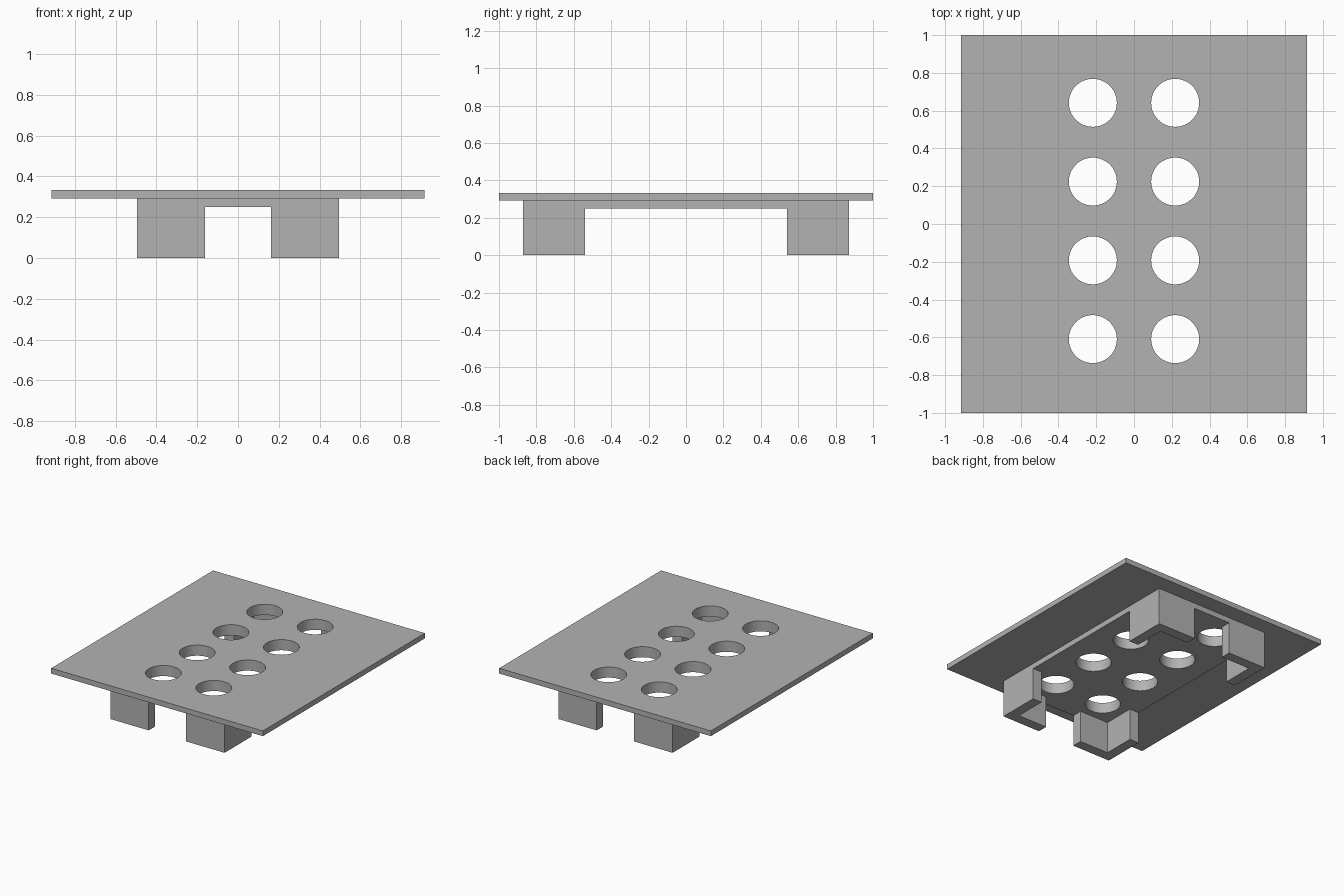
import bpy
import bmesh
import math
from mathutils import Matrix, Vector

cube = bpy.data.objects.get("Cube")
if cube:
    bpy.data.objects.remove(cube, do_unlink=True)

grey = bpy.data.materials.new("plain grey")
grey.use_nodes = True
colour = (0.45, 0.45, 0.45, 1)
grey.diffuse_color = colour
grey.node_tree.nodes["Principled BSDF"].inputs["Base Color"].default_value = colour

TOP, SEAM, SLAB_BOTTOM = 0.333, 0.292, 0.25
HALF_X, HALF_Y = 0.494, 0.871      # outer half size of the frame
WALL = 0.08                        # leg wall thickness
LEG = 0.332                        # length of each leg arm


def add_object(name, bm):
    mesh = bpy.data.meshes.new(name)
    bm.to_mesh(mesh)
    bm.free()
    mesh.materials.append(grey)
    obj = bpy.data.objects.new(name, mesh)
    bpy.context.collection.objects.link(obj)
    return obj


def box(name, half_x, half_y, z0, z1):
    bm = bmesh.new()
    place = Matrix.Translation((0, 0, (z0 + z1) / 2))
    size = Matrix.Diagonal(Vector((2 * half_x, 2 * half_y, z1 - z0, 1)))
    bmesh.ops.create_cube(bm, size=1, matrix=place @ size)
    return add_object(name, bm)


def hole_pins():
    bm = bmesh.new()
    for x in (-0.218, 0.218):
        for row in range(4):
            y = 0.016 + (row - 1.5) * 0.417
            bmesh.ops.create_cone(bm, cap_ends=True, segments=64, radius1=0.127,
                                  radius2=0.127, depth=1,
                                  matrix=Matrix.Translation((x, y, 0.3)))
    return add_object("hole_cutter", bm)


def cut(target, cutters):
    for cutter in cutters:
        cutter.hide_render = True
        mod = target.modifiers.new("cut", 'BOOLEAN')
        mod.operation = 'DIFFERENCE'
        mod.solver = 'EXACT'
        mod.object = cutter
    bpy.context.view_layer.update()
    graph = bpy.context.evaluated_depsgraph_get()
    mesh = bpy.data.meshes.new_from_object(target.evaluated_get(graph))
    target.modifiers.clear()
    target.data = mesh


# Wide top plate and the narrower frame with four corner legs
top_plate = box("top_plate", 0.915, 1.0, SEAM, TOP)
leg_frame = box("leg_frame", HALF_X, HALF_Y, 0, SEAM)

# Pocket between the legs, and the gaps that split the walls into L-shaped legs
pocket = box("pocket_cutter", HALF_X - WALL, HALF_Y - WALL, -1, SLAB_BOTTOM)
front_gap = box("front_gap_cutter", HALF_X - LEG, 2, -1, SLAB_BOTTOM)
side_gap = box("side_gap_cutter", 2, HALF_Y - LEG, -1, SLAB_BOTTOM)
pins = hole_pins()

cut(top_plate, [pins])
cut(leg_frame, [pocket, front_gap, side_gap, pins])
for helper in (pocket, front_gap, side_gap, pins):
    bpy.data.objects.remove(helper, do_unlink=True)

# Round hole walls, crisp edges
bpy.ops.object.select_all(action='DESELECT')
for part in (top_plate, leg_frame):
    part.select_set(True)
bpy.context.view_layer.objects.active = top_plate
bpy.ops.object.shade_smooth_by_angle(angle=math.radians(30))
